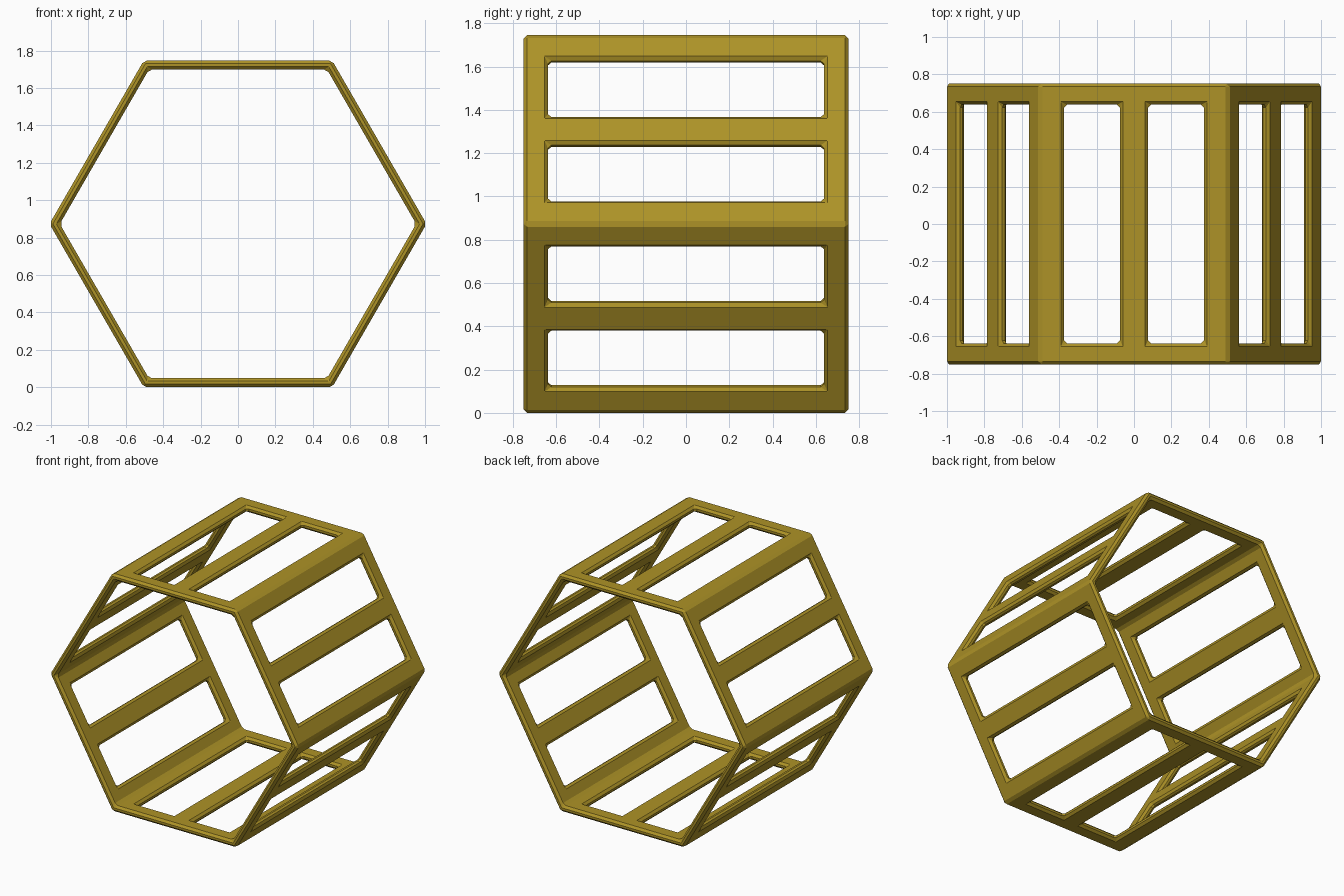
import bpy, bmesh, math

if "Cube" in bpy.data.objects:
    bpy.data.objects.remove(bpy.data.objects["Cube"])

BEVEL = 0.016
R = 1 + BEVEL / 2                      # sharp corner radius before bevelling
APOTHEM = R * math.cos(math.pi / 6)
WALL = 0.048
HALF_Y = 0.75

# Lattice lines across one side and along the depth
across = [-0.375, -0.075, 0.075, 0.375]
depth = [-HALF_Y, -0.638, 0.638, HALF_Y]


def ring_point(side, u, apothem):
    a = math.radians(90 - 60 * side)
    return (apothem * math.cos(a) + u * math.sin(a),
            APOTHEM + apothem * math.sin(a) - u * math.cos(a))


# Closed outline of the hexagon, outer and inner, split at the window edges
outer, inner, window = [], [], []
inner_apothem = APOTHEM - WALL
for side in range(6):
    for i, u in enumerate([-R / 2] + across):
        ui = -inner_apothem / math.sqrt(3) if i == 0 else u
        outer.append(ring_point(side, u, APOTHEM))
        inner.append(ring_point(side, ui, inner_apothem))
        window.append(i in (1, 3))

# Hexagonal slatted frame with two long windows on each side
bm = bmesh.new()
n = len(outer)
vo = [[bm.verts.new((x, y, z)) for y in depth] for x, z in outer]
vi = [[bm.verts.new((x, y, z)) for y in depth] for x, z in inner]
for i in range(n):
    k = (i + 1) % n
    for j in range(3):
        if window[i] and j == 1:
            # Four reveal faces round the window
            loop = [(i, 1), (k, 1), (k, 2), (i, 2)]
            for (a, b), (c, d) in zip(loop, loop[1:] + loop[:1]):
                bm.faces.new((vo[a][b], vo[c][d], vi[c][d], vi[a][b]))
        else:
            bm.faces.new((vo[i][j], vo[k][j], vo[k][j + 1], vo[i][j + 1]))
            bm.faces.new((vi[i][j + 1], vi[k][j + 1], vi[k][j], vi[i][j]))
    # End rims
    for j in (0, 3):
        bm.faces.new((vo[i][j], vo[k][j], vi[k][j], vi[i][j]))
bmesh.ops.recalc_face_normals(bm, faces=bm.faces)

# Join coplanar strips, then chamfer every real edge
flat = [e for e in bm.edges if e.calc_face_angle(0) < 0.1]
sharp = [e for e in bm.edges if e not in set(flat)]
bmesh.ops.bevel(bm, geom=sharp, offset=BEVEL, offset_type='OFFSET',
                segments=1, profile=0.5, affect='EDGES', clamp_overlap=True)
bmesh.ops.recalc_face_normals(bm, faces=bm.faces)

mesh = bpy.data.meshes.new("hexagonal_frame")
bm.to_mesh(mesh)
bm.free()
frame = bpy.data.objects.new("hexagonal_frame", mesh)
bpy.context.collection.objects.link(frame)

# Dull gold
gold = bpy.data.materials.new("dull_gold")
gold.diffuse_color = (0.42, 0.29, 0.02, 1)
gold.use_nodes = True
gold.node_tree.nodes["Principled BSDF"].inputs["Base Color"].default_value = gold.diffuse_color
mesh.materials.append(gold)
